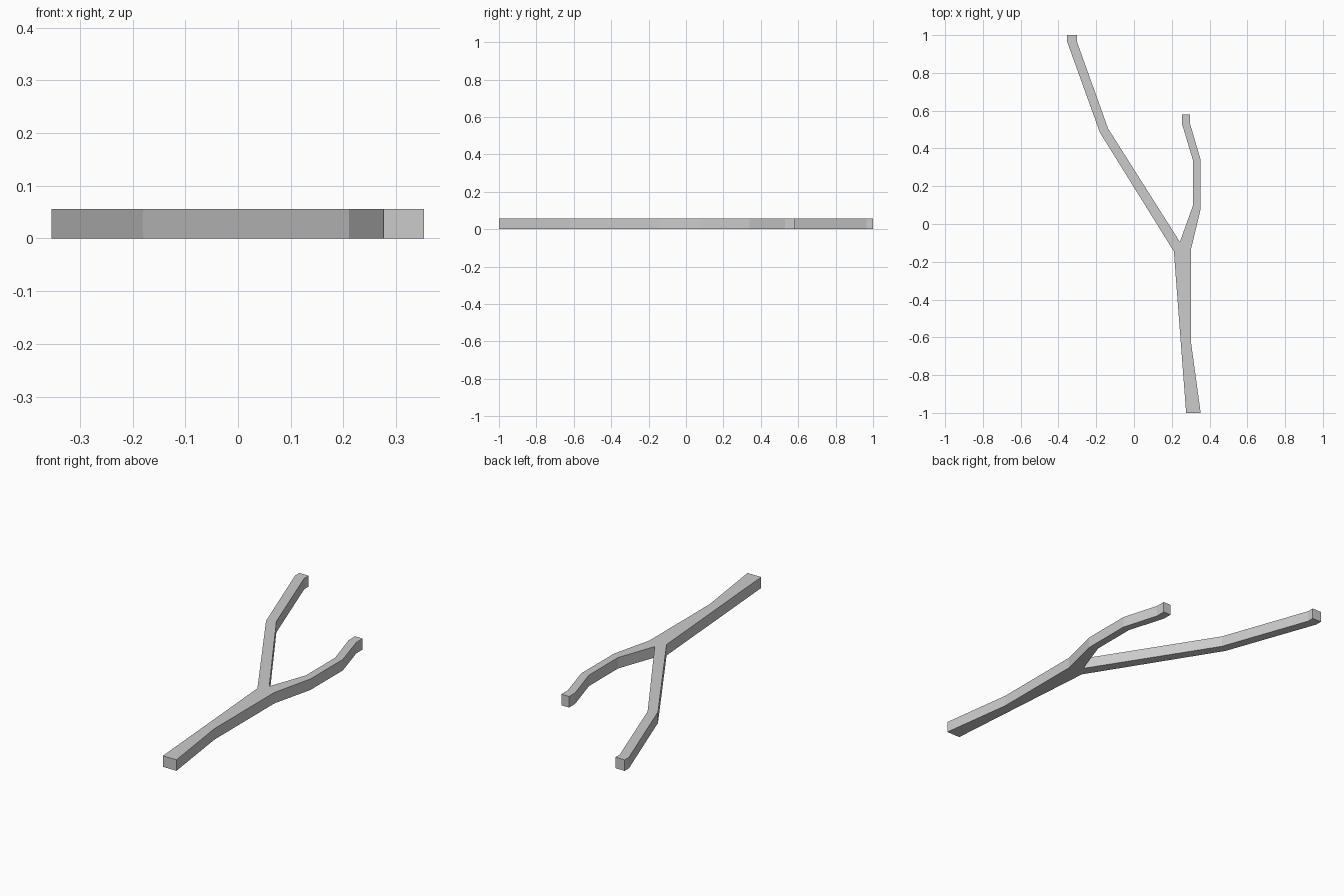
import bpy, bmesh

if "Cube" in bpy.data.objects:
    bpy.data.objects.remove(bpy.data.objects["Cube"])

HEIGHT = 0.056

# Fork outline seen from above, counter-clockwise from the stem foot
stem_right = [(0.276, -1.0), (0.353, -1.0), (0.301, -0.62), (0.301, -0.137)]
short_branch = [(0.353, 0.08), (0.353, 0.34), (0.297, 0.53), (0.297, 0.58),
                (0.254, 0.58), (0.254, 0.53), (0.313, 0.335), (0.313, 0.10)]
crotch = [(0.243, -0.095)]
long_branch = [(-0.137, 0.505), (-0.302, 0.965), (-0.302, 1.0),
               (-0.354, 1.0), (-0.354, 0.965), (-0.180, 0.483)]
stem_left = [(0.211, -0.145)]


def slab(name, outline, height):
    """Extrude a flat outline up from the ground into a closed solid."""
    bm = bmesh.new()
    base = bm.faces.new([bm.verts.new((x, y, 0)) for x, y in outline])
    top = bmesh.ops.extrude_face_region(bm, geom=[base], use_keep_orig=True)["geom"]
    bmesh.ops.translate(bm, vec=(0, 0, height),
                        verts=[g for g in top if isinstance(g, bmesh.types.BMVert)])
    bmesh.ops.recalc_face_normals(bm, faces=bm.faces[:])
    mesh = bpy.data.meshes.new(name)
    bm.to_mesh(mesh)
    bm.free()
    obj = bpy.data.objects.new(name, mesh)
    bpy.context.collection.objects.link(obj)
    return obj


# Forked path with a stem and two branches
slab("forked_path", stem_right + short_branch + crotch + long_branch + stem_left, HEIGHT)
